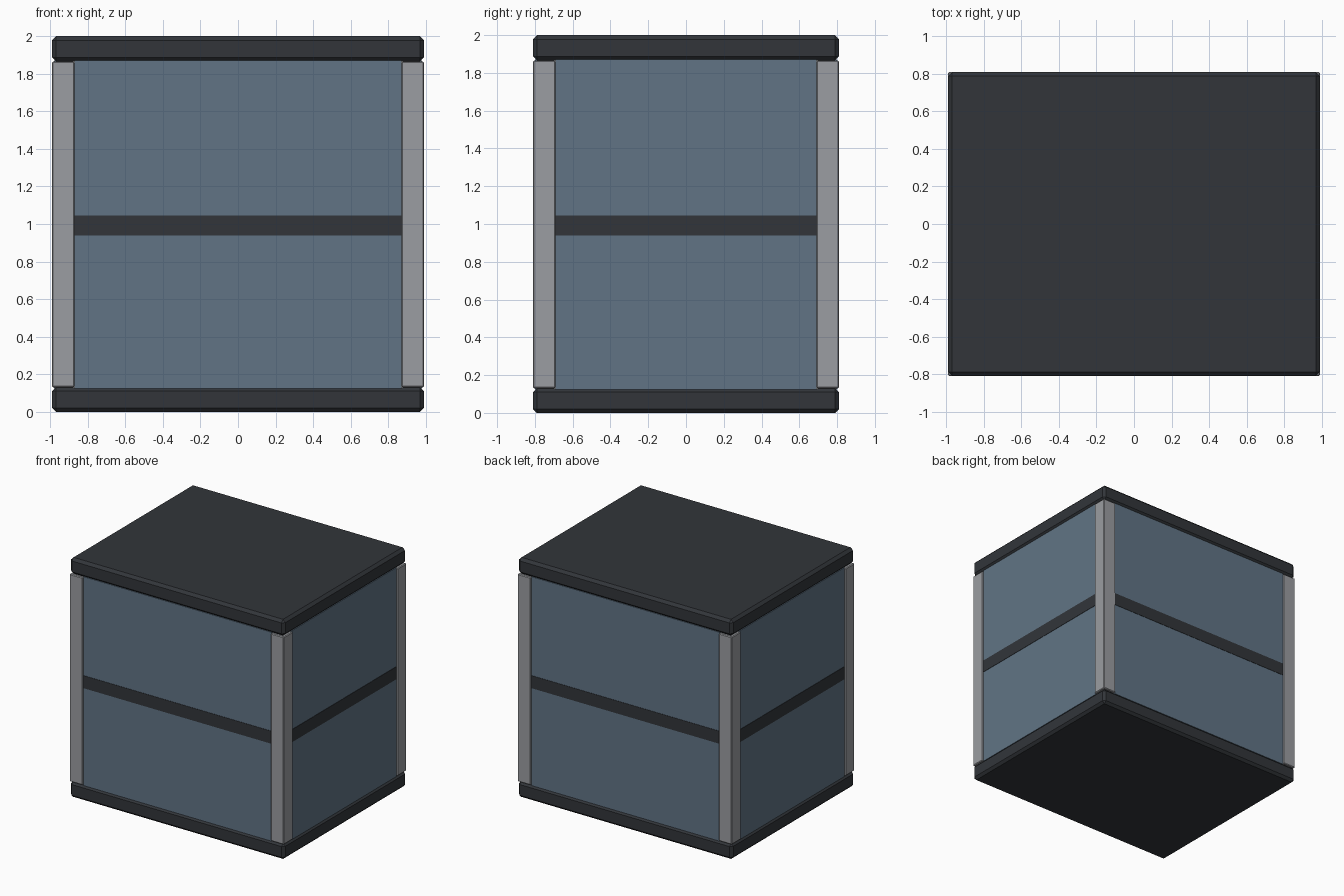
import bpy

if "Cube" in bpy.data.objects:
    bpy.data.objects.remove(bpy.data.objects["Cube"])

HX, HY, H = 0.99, 0.81, 2.0      # half width, half depth, height
BASE, LID = 0.13, 1.865          # top of base, underside of lid
POST = 0.12                      # post thickness
RECESS = 0.01                    # panels sit slightly behind the posts


def material(name, rgb):
    m = bpy.data.materials.new(name)
    m.diffuse_color = (*rgb, 1)
    m.use_nodes = True
    m.node_tree.nodes["Principled BSDF"].inputs["Base Color"].default_value = m.diffuse_color
    return m


DARK = material("dark", (0.032, 0.036, 0.042))
BLUE = material("blue_panel", (0.12, 0.175, 0.235))
GREY = material("post_grey", (0.33, 0.34, 0.36))


def box(name, lo, hi, mat, bevel=0):
    centre = [(a + b) / 2 for a, b in zip(lo, hi)]
    bpy.ops.mesh.primitive_cube_add(size=1, location=centre)
    ob = bpy.context.object
    ob.name = name
    ob.scale = [b - a for a, b in zip(lo, hi)]
    bpy.ops.object.transform_apply(location=False, rotation=False, scale=True)
    ob.data.materials.append(mat)
    if bevel:
        mod = ob.modifiers.new("chamfer", "BEVEL")
        mod.width = bevel
        mod.segments = 1
    return ob


# Base and lid slabs
box("base", (-HX, -HY, 0), (HX, HY, BASE), DARK, 0.02)
box("lid", (-HX, -HY, LID), (HX, HY, H), DARK, 0.022)

# Corner posts
for sx, nx in ((-1, "left"), (1, "right")):
    for sy, ny in ((-1, "front"), (1, "back")):
        xs = sorted((sx * HX, sx * (HX - POST)))
        ys = sorted((sy * HY, sy * (HY - POST)))
        box(f"post_{ny}_{nx}", (xs[0], ys[0], BASE), (xs[1], ys[1], LID), GREY, 0.006)

# Side panels between the posts
px, py, t = HX - RECESS, HY - RECESS, 0.02
z0, z1 = BASE - 0.005, LID + 0.005
for s, n in ((-1, "front"), (1, "back")):
    ys = sorted((s * py, s * (py - t)))
    box(f"panel_{n}", (-HX + POST, ys[0], z0), (HX - POST, ys[1], z1), BLUE)
for s, n in ((-1, "left"), (1, "right")):
    xs = sorted((s * px, s * (px - t)))
    box(f"panel_{n}", (xs[0], -HY + POST, z0), (xs[1], HY - POST, z1), BLUE)

# Middle shelf, its edge showing as a dark band just proud of the panels
box("middle_shelf", (-px - 0.003, -py - 0.003, 0.94), (px + 0.003, py + 0.003, 1.045), DARK)
